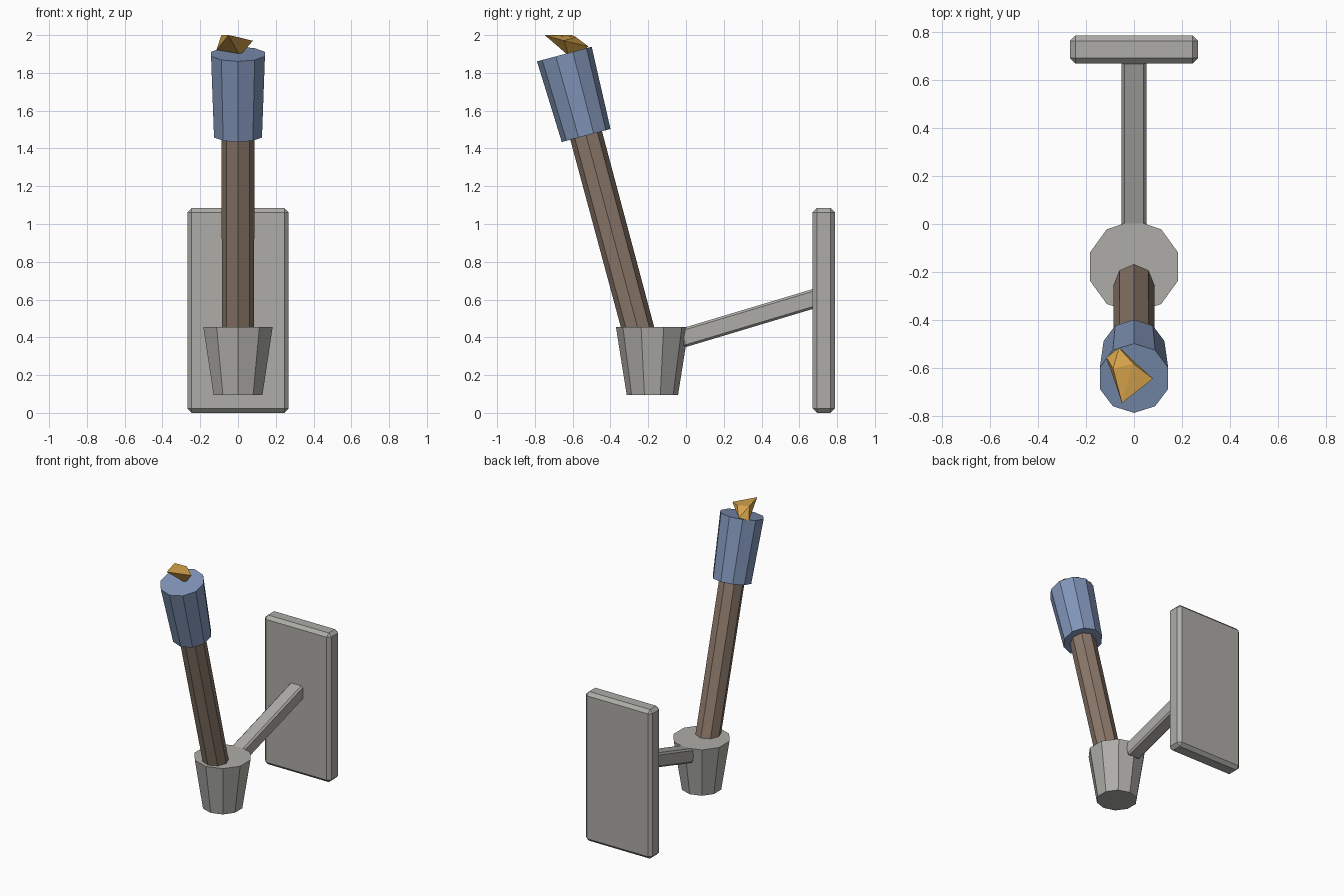
import bpy, bmesh
from math import sin, cos, pi, radians, atan2
from mathutils import Vector, Matrix

if "Cube" in bpy.data.objects:
    bpy.data.objects.remove(bpy.data.objects["Cube"])


def material(name, rgb):
    m = bpy.data.materials.new(name)
    m.diffuse_color = (*rgb, 1)
    m.use_nodes = True
    m.node_tree.nodes["Principled BSDF"].inputs["Base Color"].default_value = m.diffuse_color
    return m


stone = material("grey_stone", (0.42, 0.415, 0.39))
wood = material("brown_wood", (0.26, 0.19, 0.145))
cloth = material("blue_wrap", (0.22, 0.30, 0.48))
fire = material("amber_flame", (0.66, 0.36, 0.07))


def finish(name, bm, mat):
    bmesh.ops.recalc_face_normals(bm, faces=bm.faces[:])
    mesh = bpy.data.meshes.new(name)
    bm.to_mesh(mesh)
    bm.free()
    mesh.materials.append(mat)
    ob = bpy.data.objects.new(name, mesh)
    bpy.context.collection.objects.link(ob)
    return ob


def frustum(name, sides, base, top, r_base, r_top, mat):
    """Tapered prism between two points in the x = 0 plane, one corner facing front."""
    bm = bmesh.new()
    base, top = Vector(base), Vector(top)
    axis = (top - base).normalized()
    u = Vector((1, 0, 0))
    v = axis.cross(u)
    rings = []
    for c, r in ((base, r_base), (top, r_top)):
        angles = [pi / 2 + 2 * pi * i / sides for i in range(sides)]
        rings.append([bm.verts.new(c + r * (cos(a) * u + sin(a) * v)) for a in angles])
    for i in range(sides):
        j = (i + 1) % sides
        bm.faces.new((rings[0][i], rings[0][j], rings[1][j], rings[1][i]))
    for ring in rings:
        bm.faces.new(ring)
    return finish(name, bm, mat)


def bevelled_box(name, size, centre, tilt, bevel, mat):
    bm = bmesh.new()
    bmesh.ops.create_cube(bm, size=1, matrix=Matrix.Diagonal((*size, 1)))
    bmesh.ops.bevel(bm, geom=bm.edges[:], offset=bevel, segments=1, affect='EDGES')
    bm.transform(Matrix.Translation(centre) @ Matrix.Rotation(tilt, 4, 'X'))
    return finish(name, bm, mat)


# Wall plate and the sloping arm
bevelled_box("wall_plate", (0.536, 0.118, 1.085), (0, 0.729, 0.5425), 0, 0.023, stone)
bevelled_box("bracket_arm", (0.104, 0.75, 0.101), (0, 0.335, 0.502), atan2(0.3, 1), 0.012, stone)

# Holder cup
frustum("holder_cup", 10, (0, -0.178, 0.095), (0, -0.178, 0.455), 0.136, 0.193, stone)


# Points along the torch axis, leaning forward
def along(z):
    return (0, -0.257 - (z - 0.455) * 0.268, z)


frustum("torch_shaft", 8, along(0.2), along(1.6), 0.085, 0.087, wood)
frustum("torch_head", 10, along(1.4685), along(1.8995), 0.1335, 0.15, cloth)

# Faceted flame shard
bm = bmesh.new()
for p in ((-0.115, -0.558, 1.92), (-0.0625, -0.517, 1.94), (-0.004, -0.583, 1.99),
          (0.079, -0.646, 1.97), (-0.05, -0.748, 2.0), (-0.0875, -0.604, 2.0),
          (0.01, -0.62, 1.89), (-0.045, -0.56, 1.90)):
    bm.verts.new(p)
hull = bmesh.ops.convex_hull(bm, input=bm.verts[:])
bmesh.ops.delete(bm, geom=[v for v in bm.verts if not v.link_faces], context='VERTS')
finish("flame", bm, fire)
